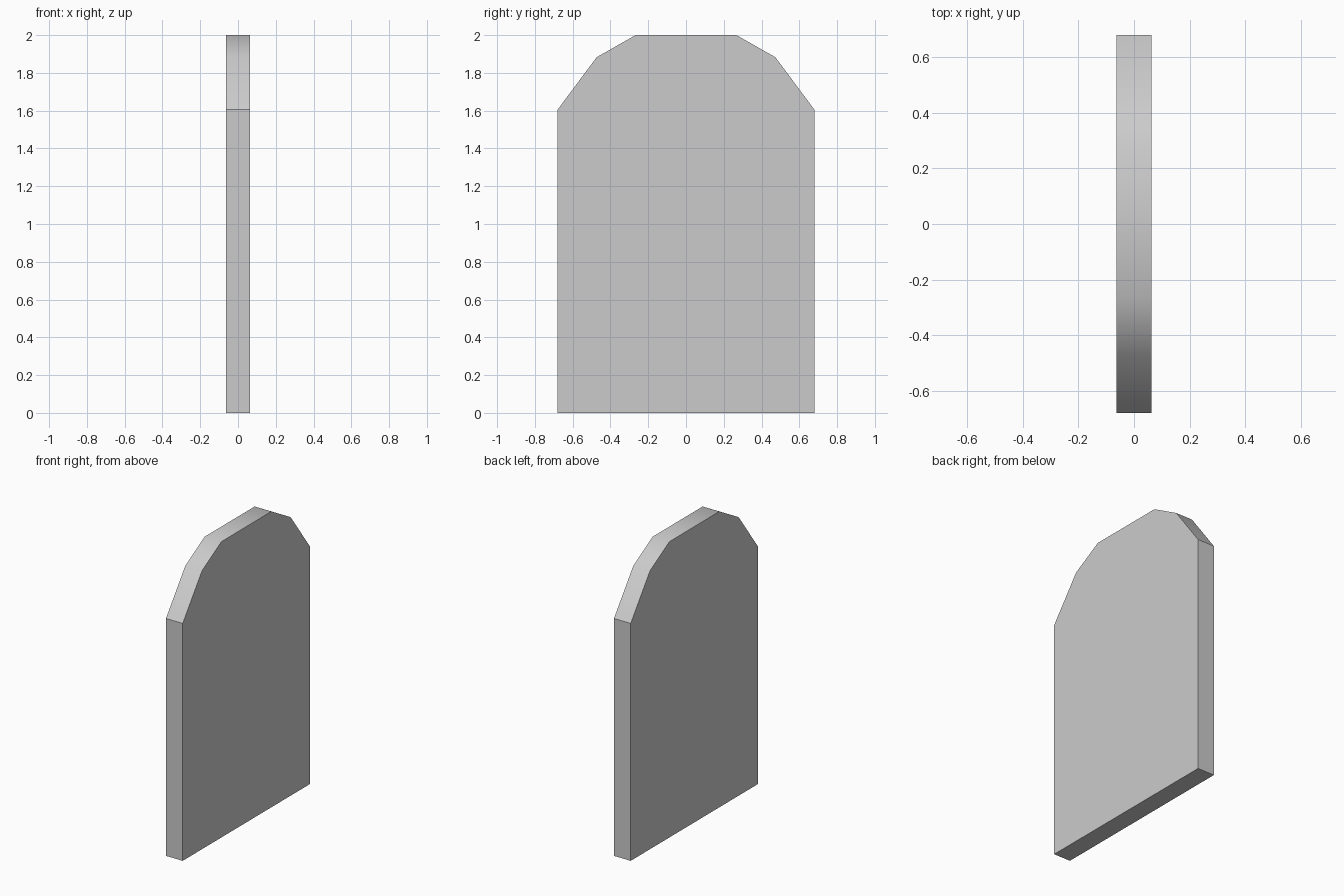
import bpy, bmesh, math

if "Cube" in bpy.data.objects:
    bpy.data.objects.remove(bpy.data.objects["Cube"])

HALF_THICKNESS = 0.0625

# Right half of the arched outline (y, z), mirrored for the left half
half = [(0.68, 0.0), (0.68, 1.605), (0.473, 1.883), (0.267, 2.0)]
outline = half + [(-y, z) for y, z in reversed(half)]

# Slab: outline face extruded through its thickness
bm = bmesh.new()
face = bm.faces.new([bm.verts.new((-HALF_THICKNESS, y, z)) for y, z in outline])
result = bmesh.ops.extrude_face_region(bm, geom=[face], use_keep_orig=True)
moved = [g for g in result["geom"] if isinstance(g, bmesh.types.BMVert)]
bmesh.ops.translate(bm, verts=moved, vec=(2 * HALF_THICKNESS, 0, 0))
bmesh.ops.recalc_face_normals(bm, faces=bm.faces[:])

mesh = bpy.data.meshes.new("arched_slab")
bm.to_mesh(mesh)
bm.free()
slab = bpy.data.objects.new("arched_slab", mesh)
bpy.context.collection.objects.link(slab)

# Soft shading over the arch, crisp rims and shoulders
bpy.context.view_layer.objects.active = slab
slab.select_set(True)
bpy.ops.object.shade_smooth_by_angle(angle=math.radians(34))
